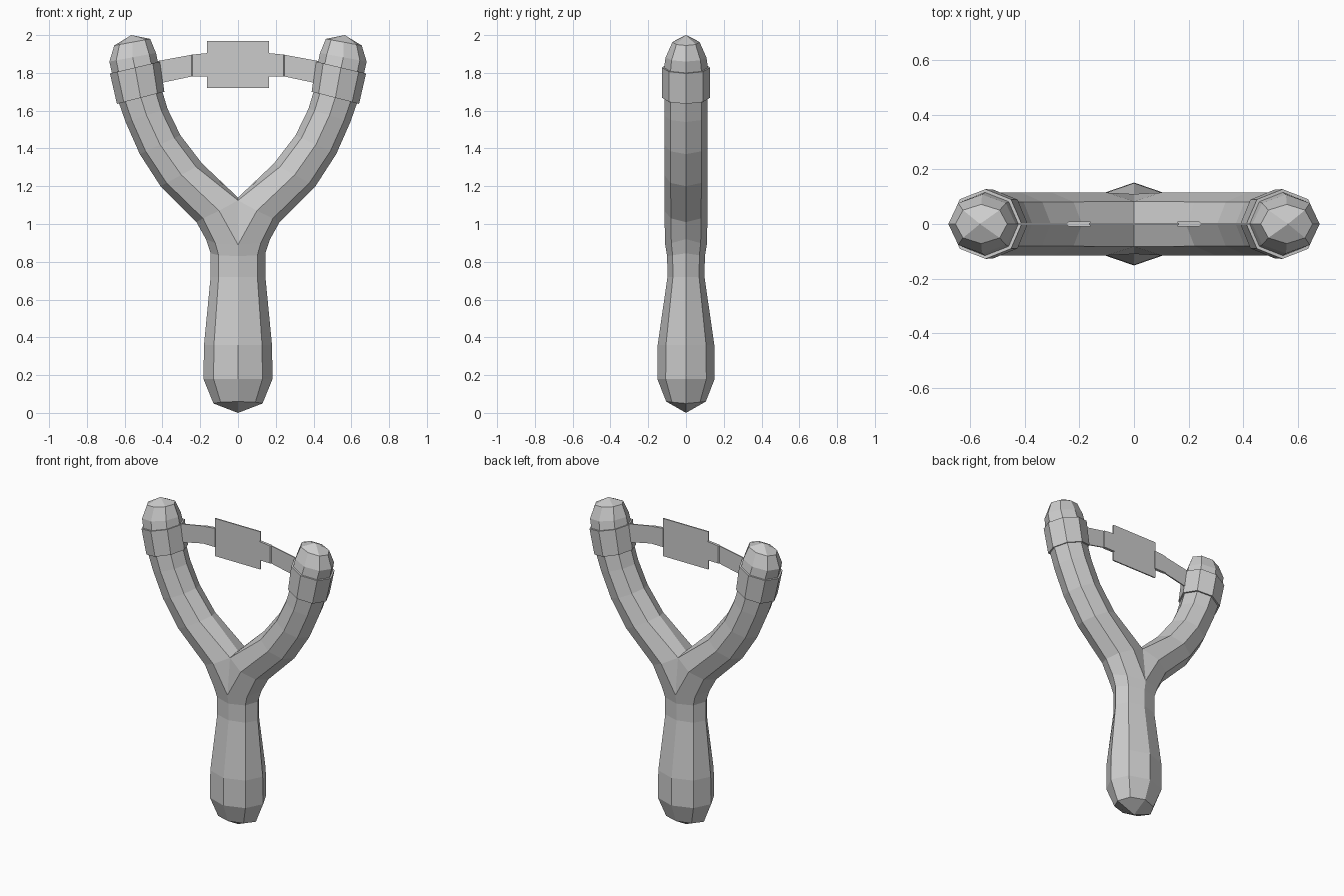
import bpy, bmesh, math
from mathutils import Vector

if "Cube" in bpy.data.objects:
    bpy.data.objects.remove(bpy.data.objects["Cube"])

grey = bpy.data.materials.new("light_grey")
grey.use_nodes = True
COLOUR = (0.6, 0.6, 0.6, 1)
grey.diffuse_color = COLOUR
grey.node_tree.nodes["Principled BSDF"].inputs["Base Color"].default_value = COLOUR


def finish(name, bm, mirror=True):
    bmesh.ops.recalc_face_normals(bm, faces=bm.faces)
    mesh = bpy.data.meshes.new(name)
    bm.to_mesh(mesh)
    bm.free()
    mesh.materials.append(grey)
    obj = bpy.data.objects.new(name, mesh)
    bpy.context.collection.objects.link(obj)
    if mirror:
        mod = obj.modifiers.new("Mirror", 'MIRROR')
        mod.use_clip = True
        mod.merge_threshold = 0.0005
    return obj


def octagon(outer, inner, depth):
    """Eight points from outer edge, round the front, to inner edge and back."""
    a, b = Vector((outer[0], 0, outer[1])), Vector((inner[0], 0, inner[1]))
    mid, half = (a + b) / 2, (a - b) / 2
    return [mid + half * math.cos(t) - Vector((0, depth * math.sin(t), 0))
            for t in (i * math.pi / 4 for i in range(8))]


def bridge(bm, low, high, closed=True):
    n = len(low)
    for i in range(n if closed else n - 1):
        j = (i + 1) % n
        bm.faces.new((low[i], low[j], high[j], high[i]))


def add(bm, points):
    return [bm.verts.new(p) for p in points]


# Forked frame: right-hand half, mirrored
bm = bmesh.new()
# handle rings: z at side, z at ridge, half width, half depth
handle = [(0.05, 0.06, 0.13, 0.105), (0.18, 0.18, 0.183, 0.152),
          (0.36, 0.36, 0.18, 0.15), (0.72, 0.72, 0.145, 0.098),
          (0.845, 0.83, 0.145, 0.1), (0.92, 0.89, 0.17, 0.11)]
rows = []
for side, ridge, w, d in handle:
    pts = []
    for i in range(5):
        t = -math.pi / 2 + i * math.pi / 4
        x = 0 if i in (0, 4) else w * math.cos(t)
        pts.append((x, d * math.sin(t), side + (ridge - side) * abs(math.sin(t))))
    rows.append(add(bm, pts))
for low, high in zip(rows, rows[1:]):
    bridge(bm, low, high, closed=False)

# rounded butt
pole = bm.verts.new((0, 0, 0.0))
bm.faces.new((pole, *rows[0][0:3]))
bm.faces.new((pole, *rows[0][2:5]))

# crotch ring joining handle to arm
fork = add(bm, [(0.22, 0, 1.01), (0.185, -0.08, 1.03), (0.1, -0.115, 1.07),
                (0, -0.083, 1.125), (0, 0, 1.14), (0, 0.083, 1.125),
                (0.1, 0.115, 1.07), (0.185, 0.08, 1.03)])
top = rows[-1]
bridge(bm, top, [fork[i] for i in (2, 1, 0, 7, 6)], closed=False)
bm.faces.new((top[0], fork[2], fork[3]))
bm.faces.new((top[4], fork[6], fork[5]))

# arm rings: outer edge, inner edge, half depth
arm = [((0.41, 1.2), (0.19, 1.32), 0.115), ((0.52, 1.37), (0.305, 1.47), 0.115),
       ((0.595, 1.54), (0.373, 1.61), 0.115), ((0.63, 1.64), (0.4, 1.7), 0.115),
       ((0.668, 1.8), (0.424, 1.856), 0.116), ((0.681, 1.86), (0.434, 1.905), 0.108),
       ((0.655, 1.945), (0.465, 1.98), 0.072)]
previous = fork
for ring in arm:
    current = add(bm, octagon(*ring))
    bridge(bm, previous, current)
    previous = current
tip = bm.verts.new((0.565, 0, 2.0))
for i in range(1, 8, 2):
    bm.faces.new((tip, previous[i], previous[(i + 1) % 8], previous[(i + 2) % 8]))
finish("forked_frame", bm)

# Bands wrapped round both arms, with open thickness closed by rims
bm = bmesh.new()
loops = [add(bm, octagon(*r)) for r in (
    ((0.628, 1.64), (0.402, 1.698), 0.112), ((0.641, 1.636), (0.39, 1.7), 0.126),
    ((0.678, 1.797), (0.412, 1.86), 0.128), ((0.666, 1.8), (0.426, 1.856), 0.113))]
for low, high in zip(loops, loops[1:] + loops[:1]):
    bridge(bm, low, high)
finish("arm_bands", bm)

# Elastic straps: x, lower z, upper z, half thickness
bm = bmesh.new()
sections = [(0.16, 1.782, 1.905, 0.009), (0.24, 1.782, 1.897, 0.009),
            (0.245, 1.781, 1.896, 0.004), (0.43, 1.742, 1.862, 0.004)]
loops = [add(bm, [(x, -t, lo), (x, t, lo), (x, t, hi), (x, -t, hi)])
         for x, lo, hi, t in sections]
for low, high in zip(loops, loops[1:]):
    bridge(bm, low, high)
bm.faces.new(loops[0])
bm.faces.new(loops[-1])
finish("elastic_straps", bm)

# Flat pouch
bm = bmesh.new()
bmesh.ops.create_cube(bm, size=1)
bmesh.ops.scale(bm, vec=(0.33, 0.008, 0.248), verts=bm.verts)
bmesh.ops.translate(bm, vec=(0, 0, 1.844), verts=bm.verts)
finish("pouch", bm, mirror=False)
